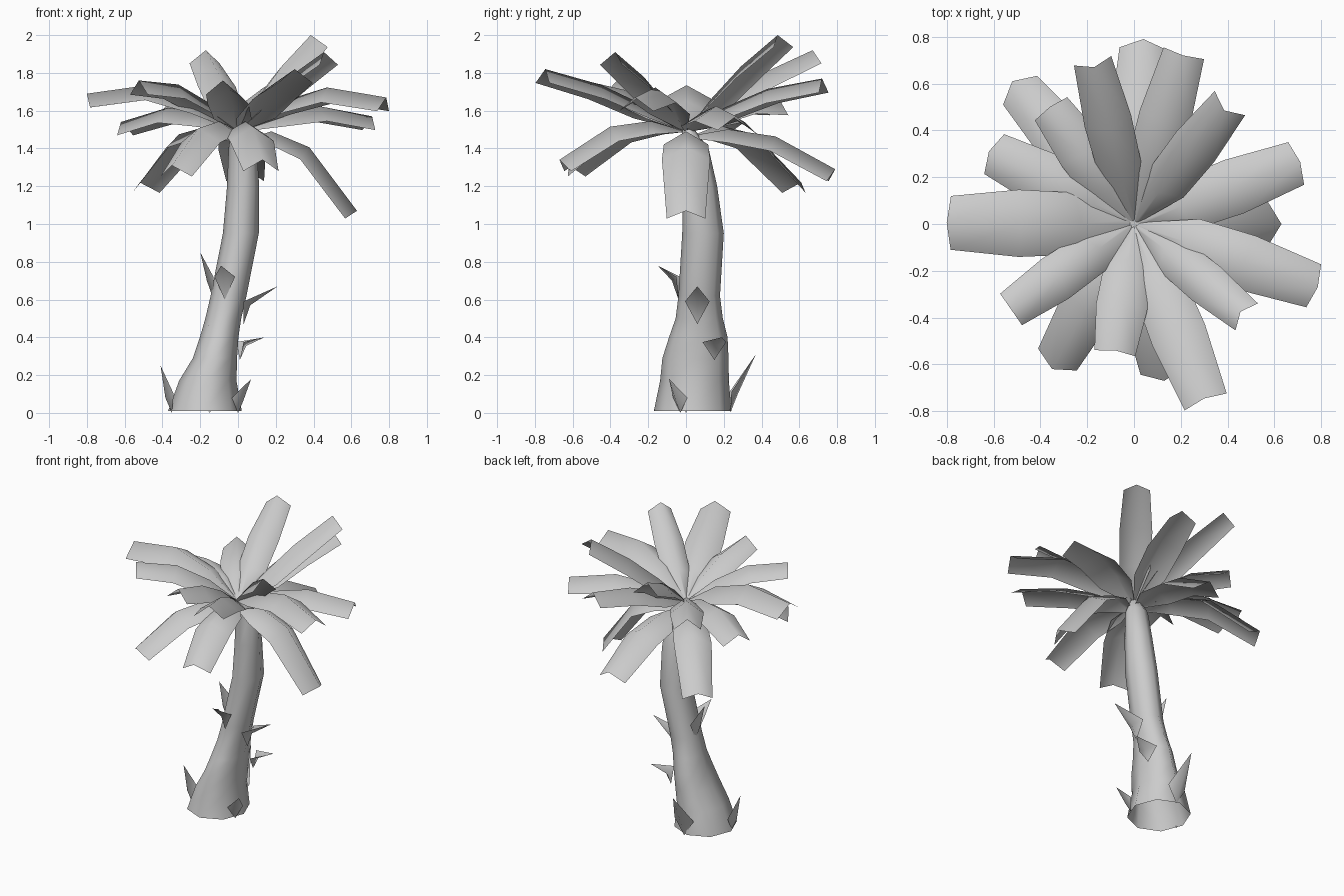
import bpy, math
from mathutils import Vector

cube = bpy.data.objects.get("Cube")
if cube:
    bpy.data.objects.remove(cube, do_unlink=True)

GREY = (0.6, 0.6, 0.6, 1)
mat = bpy.data.materials.new("plain_grey")
mat.use_nodes = True
mat.diffuse_color = GREY
mat.node_tree.nodes["Principled BSDF"].inputs["Base Color"].default_value = GREY
UP = Vector((0, 0, 1))


def make(name, verts, faces):
    mesh = bpy.data.meshes.new(name)
    mesh.from_pydata(verts, [], faces)
    mesh.materials.append(mat)
    for p in mesh.polygons:
        p.use_smooth = len(p.vertices) < 5
    obj = bpy.data.objects.new(name, mesh)
    bpy.context.collection.objects.link(obj)


def loft(rows, n, closed):
    """Quads joining consecutive rows of n points."""
    span = n if closed else n - 1
    return [(r * n + i, r * n + (i + 1) % n, (r + 1) * n + (i + 1) % n, (r + 1) * n + i)
            for r in range(rows - 1) for i in range(span)]


# Leaning trunk, open below: height, centre x, centre y, radius x, radius y
SIDES = 8
rings = [(0.01, -.175, .035, .195, .205), (.17, -.16, .045, .152, .182),
         (.29, -.122, .05, .117, .175), (.4, -.1, .065, .102, .155),
         (.5, -.078, .07, .095, .125), (.62, -.05, .07, .095, .11),
         (.95, .015, .09, .095, .11), (1.2, .027, .075, .085, .09),
         (1.4, .025, .055, .075, .065), (1.5, 0, .01, .035, .035)]
verts = []
for z, cx, cy, rx, ry in rings:
    for i in range(SIDES):
        a = math.tau * i / SIDES
        verts.append((cx + rx * math.cos(a), cy + ry * math.sin(a), z))
faces = loft(len(rings), SIDES, True)
faces.append(tuple(range(len(verts) - SIDES, len(verts))))
make("trunk", verts, faces)

# Fronds: creased sheets arching from the crown
PROFILE = [(.02, .015, .01), (.28, .115, .07), (.6, .125, .08), (1, .1, .075)]


def frond(name, tip, arch, width=1, root_z=1.49):
    root = UP * root_z
    chord = Vector(tip) - root
    side = UP.cross(chord).normalized()
    verts = []
    for t, half, drop in PROFILE:
        crest = root + chord * t + UP * arch * 4 * t * (1 - t)
        tangent = chord + UP * arch * 3 * (1 - 2 * t)
        normal = tangent.cross(side).normalized()
        edge = crest - normal * drop
        verts += [edge - side * half * width, crest, edge + side * half * width]
    make(name, verts, loft(len(PROFILE), 3, False))


fronds = [((-.8, .005, 1.69), .13, 1.15), ((-.62, .31, 1.54), .1, .95),
          ((-.52, .61, 1.22), .17, .95, 1.45), ((-.36, .5, 1.65), .08, .85),
          ((-.17, .67, 1.92), .05, .82), ((.04, .79, 1.29), .11, 1, 1.46),
          ((.21, .72, 1.77), .06, .9), ((.385, .485, 2), .04, .83),
          ((.71, .265, 1.57), .09, .97), ((.63, 0, 1.07), .2, 1.02, 1.43),
          ((.785, -.27, 1.67), .13, .97), ((.455, -.375, 1.91), .04, .75),
          ((.3, -.745, 1.82), .05, .97), ((.13, -.67, 1.34), .12, .95),
          ((-.08, -.54, 1.76), .06, .88), ((-.525, -.365, 1.76), .09, .82),
          ((-.35, -.62, 1.31), .13, .95)]
for n, settings in enumerate(fronds, 1):
    frond(f"frond_{n}", *settings)


# Husk spikes: blades that hug the trunk below and bend out to a tip
def spike(name, bottom, tip, height, half):
    b, t = Vector(bottom), Vector(tip)
    out = Vector((t.x - b.x, t.y - b.y, 0)).normalized()
    side = UP.cross(out) * half
    mid = b + UP * height
    crest = mid + out * .035 - UP * .02
    make(name, [b, mid - side, t, mid + side, crest],
         [(0, 4, 1), (0, 3, 4), (1, 4, 2), (4, 3, 2)])


spikes = [((-.35, 0, 0), (-.41, -.01, .25), .1, .06),
          ((0, -.03, 0), (.07, -.09, .18), .08, .05),
          ((-.15, .235, 0), (-.16, .37, .31), .11, .07),
          ((.01, .15, .28), (.14, .19, .4), .095, .065),
          ((.03, .06, .47), (.21, .06, .67), .12, .065),
          ((-.07, -.04, .6), (-.09, -.15, .78), .12, .055),
          ((-.13, .08, .6), (-.2, .08, .85), .12, .06)]
for n, settings in enumerate(spikes, 1):
    spike(f"husk_spike_{n}", *settings)
